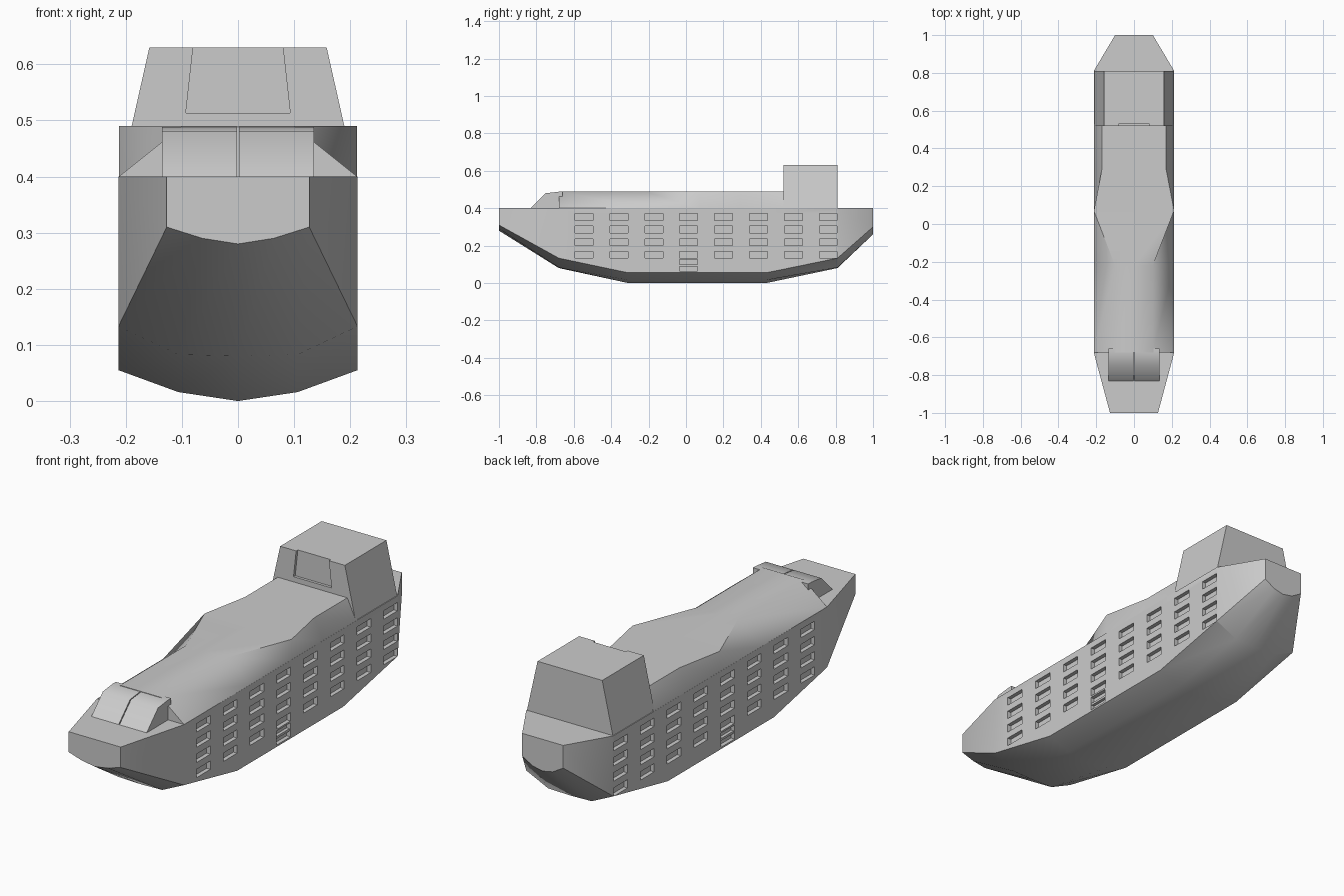
import bpy, bmesh, math

if "Cube" in bpy.data.objects:
    bpy.data.objects.remove(bpy.data.objects["Cube"])


def make(name, bm):
    bmesh.ops.recalc_face_normals(bm, faces=bm.faces)
    me = bpy.data.meshes.new(name)
    bm.to_mesh(me)
    bm.free()
    ob = bpy.data.objects.new(name, me)
    bpy.context.collection.objects.link(ob)
    return ob


def loft(name, stations):
    """Skin mirrored half sections: (y, [(x, z) from top centre to bottom centre])."""
    bm = bmesh.new()
    rings = []
    for y, half in stations:
        pts = half + [(-x, z) for x, z in reversed(half) if x > 0]
        rings.append([bm.verts.new((x, y, z)) for x, z in pts])
    n = len(rings[0])
    for a, b in zip(rings, rings[1:]):
        for i in range(n):
            j = (i + 1) % n
            bm.faces.new((a[i], a[j], b[j], b[i]))
    bm.faces.new(rings[0])
    bm.faces.new(rings[-1])
    return make(name, bm)


def add_box(bm, x0, x1, y0, y1, z0, z1):
    vs = bmesh.ops.create_cube(bm, size=1)["verts"]
    for v in vs:
        v.co = ((x0, x1)[v.co.x > 0], (y0, y1)[v.co.y > 0], (z0, z1)[v.co.z > 0])


def select(ob):
    bpy.ops.object.select_all(action='DESELECT')
    ob.select_set(True)
    bpy.context.view_layer.objects.active = ob


def cut(ob, cutter):
    mod = ob.modifiers.new("cut", 'BOOLEAN')
    mod.operation = 'DIFFERENCE'
    mod.solver = 'EXACT'
    mod.object = cutter
    select(ob)
    bpy.ops.object.modifier_apply(modifier="cut")
    bpy.data.objects.remove(cutter)


# Hull: y, half width, lower side edge, chine, keel
hull_rows = [
    (-1.0, .127, .31, .29, .28),
    (-.68, .213, .133, .083, .08),
    (-.31, .213, .055, .016, 0),
    (.43, .213, .055, .016, 0),
    (.81, .213, .133, .083, .08),
    (1.0, .10, .30, .27, .26),
]
hull = loft("hull", [(y, [(0, .4), (w, .4), (w, s), (w / 2, c), (0, k)])
                     for y, w, s, c, k in hull_rows])

# Recessed side windows and the loading door below them
bm = bmesh.new()
for side in (-1, 1):
    x0, x1 = sorted((side * .195, side * .25))
    for col in range(8):
        y = -.545 + col * .1865
        for row in range(4):
            z = .151 + row * .067
            add_box(bm, x0, x1, y - .048, y + .048, z - .0185, z + .0185)
    add_box(bm, x0, x1, -.035, .061, .063, .125)
cut(hull, make("window_cutter", bm))

# Door sills
bm = bmesh.new()
for side in (-1, 1):
    x0, x1 = sorted((side * .19, side * .209))
    add_box(bm, x0, x1, -.036, .062, .088, .098)
sill = make("door_sills", bm)

# Roof over the cargo deck, flaring to full width amidships
roof = loft("cargo_roof", [(y, [(0, .49), (t, .49), (.2125, .4), (.2125, .385), (0, .385)])
                           for y, t in [(-.68, .1), (-.22, .1), (.07, .2125), (.29, .17), (.53, .17)]])

# Forward cabin in two halves with a centre seam
bm = bmesh.new()
profile = [(-.835, .395), (-.75, .48), (-.68, .488), (-.66, .488), (-.66, .395)]
sides = [[bm.verts.new((x, y, z)) for y, z in profile] for x in (.002, .135)]
bm.faces.new(sides[0])
bm.faces.new(sides[1])
for i in range(5):
    j = (i + 1) % 5
    bm.faces.new((sides[0][i], sides[0][j], sides[1][j], sides[1][i]))
cabin = make("forward_cabin", bm)
mir = cabin.modifiers.new("mirror", 'MIRROR')
mir.use_axis[0] = True

# Bridge tower with tapered sides and recessed front panel
tower = loft("bridge_tower", [(y, [(0, .63), (.158, .63), (.212, .39), (0, .39)])
                              for y in (.52, .81)])
cut(tower, loft("panel_cutter", [(y, [(0, .64), (.079, .64), (.093, .513), (0, .513)])
                                 for y in (.50, .532)]))

# Smooth shading with hard edges kept
for ob in (hull, roof, cabin, tower):
    select(ob)
    bpy.ops.object.shade_smooth_by_angle(angle=math.radians(40))
